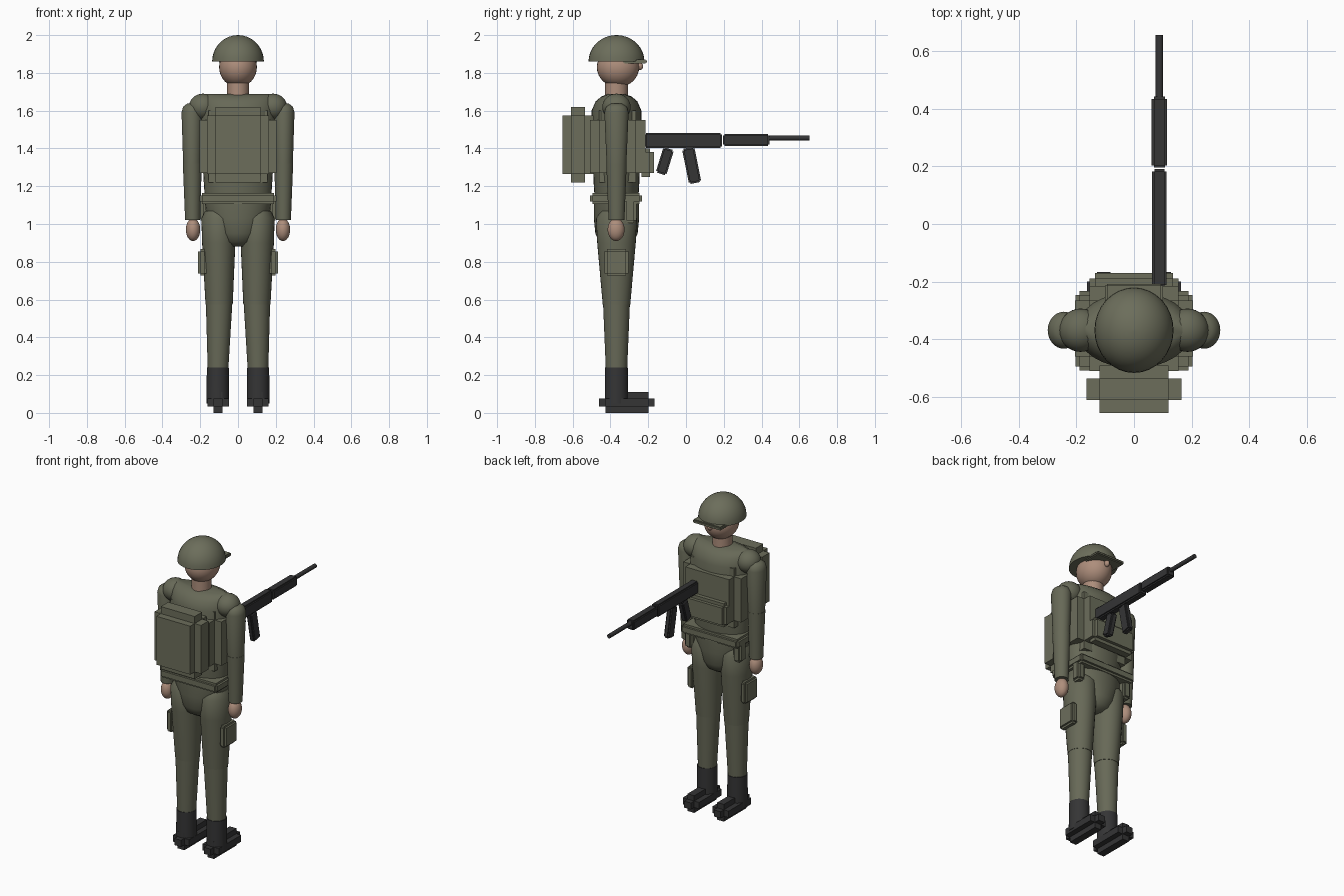
import bpy, bmesh, math
from mathutils import Matrix, Vector

cube = bpy.data.objects.get("Cube")
if cube:
    bpy.data.objects.remove(cube, do_unlink=True)

CY = -0.368  # depth of the body axis


def material(name, rgb):
    m = bpy.data.materials.new(name)
    m.use_nodes = True
    m.diffuse_color = (*rgb, 1)
    m.node_tree.nodes["Principled BSDF"].inputs["Base Color"].default_value = (*rgb, 1)
    return m


uniform = material("olive uniform", (0.135, 0.14, 0.095))
gear = material("olive gear", (0.15, 0.155, 0.105))
skin = material("skin", (0.42, 0.27, 0.20))
black = material("black", (0.035, 0.035, 0.036))


def finish(name, bm, mat, smooth=False):
    bmesh.ops.recalc_face_normals(bm, faces=bm.faces)
    mesh = bpy.data.meshes.new(name)
    bm.to_mesh(mesh)
    bm.free()
    mesh.materials.append(mat)
    ob = bpy.data.objects.new(name, mesh)
    bpy.context.collection.objects.link(ob)
    if smooth:
        bpy.ops.object.select_all(action='DESELECT')
        bpy.context.view_layer.objects.active = ob
        ob.select_set(True)
        bpy.ops.object.shade_smooth_by_angle(angle=math.radians(40))
    return ob


def stepped_box(name, center, size, step, mat, tilt=0):
    """Three crossed boxes, each full length on one axis only."""
    bm = bmesh.new()
    place = Matrix.Translation(center) @ Matrix.Rotation(tilt, 4, 'X')
    for axis in range(3):
        dims = [s if i == axis else s - 2 * step for i, s in enumerate(size)]
        bmesh.ops.create_cube(bm, size=1, matrix=place @ Matrix.Diagonal((*dims, 1)))
    return finish(name, bm, mat)


def ball(name, center, radii, mat):
    bm = bmesh.new()
    bmesh.ops.create_uvsphere(bm, u_segments=32, v_segments=16, radius=1,
                              matrix=Matrix.Translation(center) @ Matrix.Diagonal((*radii, 1)))
    return finish(name, bm, mat, True)


def loft(name, rings, mat, sides=32):
    """Skin elliptical rings given as (x, z, x radius, y radius)."""
    bm = bmesh.new()
    loops = []
    for x, z, rx, ry in rings:
        turns = [2 * math.pi * i / sides for i in range(sides)]
        loops.append([bm.verts.new((x + rx * math.cos(a), CY + ry * math.sin(a), z)) for a in turns])
    for low, high in zip(loops, loops[1:]):
        for i in range(sides):
            j = (i + 1) % sides
            bm.faces.new((low[i], low[j], high[j], high[i]))
    bm.faces.new(loops[0])
    bm.faces.new(loops[-1])
    return finish(name, bm, mat, True)


# Head and helmet
ball("head", (0, -0.36, 1.83), (0.1, 0.112, 0.105), skin)
ball("nose", (0, -0.245, 1.835), (0.015, 0.018, 0.02), skin)
loft("neck", [(0, 1.66, 0.058, 0.06), (0, 1.76, 0.058, 0.06)], skin)
dome = [(0, 1.86 + 0.14 * math.sin(a), 0.137 * math.cos(a), 0.148 * math.cos(a))
        for a in (math.pi / 2 * i / 9.05 for i in range(10))]
loft("helmet", dome, gear)
stepped_box("helmet_brim", (0, -0.27, 1.86), (0.2, 0.125, 0.022), 0.006, gear)

# Torso and hips
loft("torso", [(0, 1.06, 0.17, 0.11), (0, 1.2, 0.18, 0.12), (0, 1.45, 0.195, 0.13),
               (0, 1.6, 0.2, 0.132), (0, 1.65, 0.195, 0.11), (0, 1.675, 0.185, 0.08),
               (0, 1.688, 0.17, 0.045)], uniform)
loft("hips", [(0, 0.88, 0.05, 0.05), (0, 0.905, 0.095, 0.09), (0, 0.95, 0.12, 0.112),
              (0, 1.03, 0.165, 0.12), (0, 1.11, 0.175, 0.12)], uniform)

# Load carrying gear
stepped_box("vest", (0, -0.362, 1.41), (0.41, 0.295, 0.38), 0.05, gear)
stepped_box("backpack", (0, -0.572, 1.42), (0.33, 0.165, 0.4), 0.045, gear)
stepped_box("chest_pouch", (0, -0.212, 1.325), (0.31, 0.085, 0.15), 0.02, gear)
stepped_box("belt", (0, -0.37, 1.135), (0.405, 0.275, 0.06), 0.013, gear)

# Limbs and paired gear
for side, s in (("left", 1), ("right", -1)):
    ball(side + "_shoulder", (s * 0.185, CY, 1.62), (0.075, 0.075, 0.07), uniform)
    loft(side + "_upper_arm", [(s * 0.242, 1.31, 0.048, 0.052), (s * 0.243, 1.59, 0.056, 0.064),
                               (s * 0.243, 1.62, 0.048, 0.055), (s * 0.242, 1.637, 0.028, 0.03)], uniform)
    loft(side + "_forearm", [(s * 0.24, 1.02, 0.04, 0.042), (s * 0.242, 1.32, 0.05, 0.054)], uniform)
    ball(side + "_hand", (s * 0.238, -0.37, 0.97), (0.038, 0.045, 0.06), skin)
    loft(side + "_thigh", [(s * 0.1, 0.575, 0.072, 0.073), (s * 0.102, 0.9, 0.088, 0.102),
                           (s * 0.104, 1.03, 0.09, 0.108), (s * 0.104, 1.07, 0.07, 0.08)], uniform)
    loft(side + "_shin", [(s * 0.106, 0.22, 0.054, 0.056), (s * 0.1, 0.58, 0.07, 0.071)], uniform)
    loft(side + "_boot_shaft", [(s * 0.107, 0.05, 0.06, 0.062), (s * 0.107, 0.24, 0.058, 0.06)], black)
    stepped_box(side + "_boot_foot", (s * 0.105, -0.313, 0.055), (0.115, 0.295, 0.11), 0.034, black)
    stepped_box(side + "_thigh_pouch", (s * 0.188, CY, 0.797), (0.045, 0.125, 0.14), 0.012, gear)
    stepped_box(side + "_belt_pouch", (s * 0.172, -0.295, 1.07), (0.055, 0.065, 0.13), 0.013, gear)

# Rifle
GX = 0.088
stepped_box("rifle_receiver", (GX, -0.015, 1.442), (0.05, 0.41, 0.078), 0.008, black)
stepped_box("rifle_handguard", (GX, 0.318, 1.445), (0.054, 0.246, 0.062), 0.008, black)
stepped_box("rifle_grip", (GX, -0.112, 1.332), (0.04, 0.058, 0.14), 0.008, black, -0.3)
stepped_box("rifle_magazine", (GX, 0.03, 1.31), (0.036, 0.066, 0.19), 0.008, black, 0.2)
bm = bmesh.new()
bmesh.ops.create_cone(bm, cap_ends=True, segments=20, radius1=0.013, radius2=0.013, depth=0.245,
                      matrix=Matrix.Translation((GX, 0.532, 1.455)) @ Matrix.Rotation(math.pi / 2, 4, 'X'))
finish("rifle_barrel", bm, black, True)
